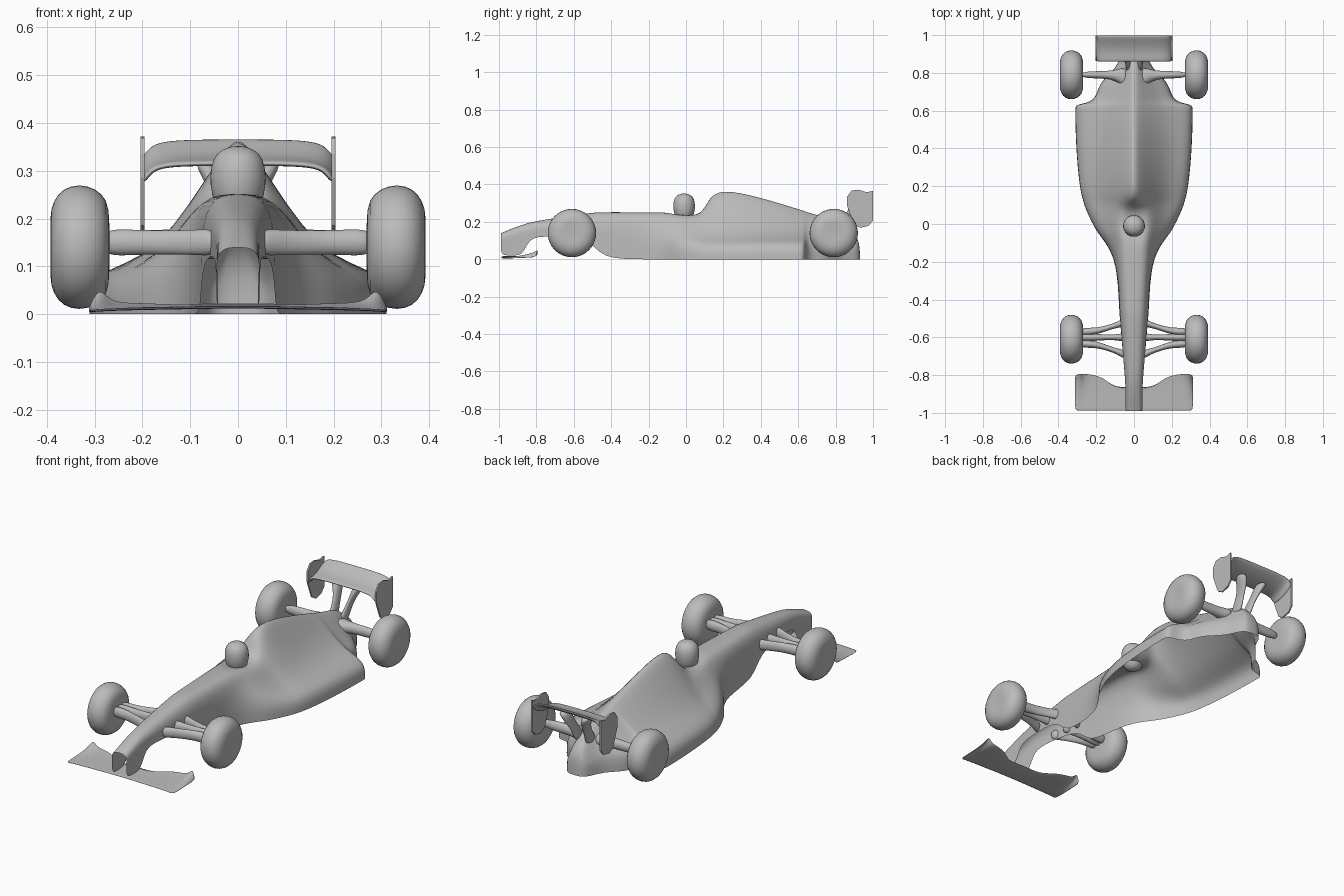
import bpy
import bmesh
import math
from mathutils import Vector

if "Cube" in bpy.data.objects:
    bpy.data.objects.remove(bpy.data.objects["Cube"], do_unlink=True)

grey = bpy.data.materials.new("plain grey")
grey.use_nodes = True
grey.diffuse_color = (0.5, 0.5, 0.5, 1)
grey.node_tree.nodes["Principled BSDF"].inputs["Base Color"].default_value = grey.diffuse_color


def finish(name, bm, mirror=True, levels=2, thickness=0.0):
    """Turn a bmesh into a smooth, optionally mirrored object."""
    bmesh.ops.remove_doubles(bm, verts=bm.verts, dist=0.0001)
    bmesh.ops.recalc_face_normals(bm, faces=bm.faces)
    mesh = bpy.data.meshes.new(name)
    bm.to_mesh(mesh)
    bm.free()
    mesh.materials.append(grey)
    mesh.shade_smooth()
    obj = bpy.data.objects.new(name, mesh)
    bpy.context.collection.objects.link(obj)
    if mirror:
        mod = obj.modifiers.new("Mirror", 'MIRROR')
        mod.use_clip = True
    if thickness:
        mod = obj.modifiers.new("Solidify", 'SOLIDIFY')
        mod.thickness = thickness
        mod.offset = 0
    if levels:
        mod = obj.modifiers.new("Subdivision", 'SUBSURF')
        mod.levels = mod.render_levels = levels
    return obj


def loft(bm, rings, closed=False):
    """Bridge successive rings of points with quads."""
    rows = [[bm.verts.new(p) for p in ring] for ring in rings]
    for a, b in zip(rows, rows[1:]):
        n = len(a)
        for i in range(n if closed else n - 1):
            j = (i + 1) % n
            bm.faces.new((a[i], a[j], b[j], b[i]))
    if closed:
        bm.faces.new(rows[0])
        bm.faces.new(rows[-1])
    return rows


def ellipse(centre, u, v, sides=8):
    """Ring of points around a centre, spanned by two radius vectors."""
    c, u, v = Vector(centre), Vector(u), Vector(v)
    angles = [math.tau * i / sides for i in range(sides)]
    return [c + u * math.cos(a) + v * math.sin(a) for a in angles]


def lathe(name, profile, centre, axis, mirror, steps=20):
    """Spin (offset along axis, radius) points around an axis."""
    bm = bmesh.new()
    axis = Vector(axis)
    u = Vector((0, 1, 0))
    v = axis.cross(u)
    rings = [ellipse(Vector(centre) + axis * t, u * r, v * r, steps) for t, r in profile]
    loft(bm, rings, closed=True)
    return finish(name, bm, mirror, 1)


def cross_arm(name, stations):
    """Arm running sideways; stations are x, y, z, half depth, half height."""
    bm = bmesh.new()
    rings = [ellipse((x, y, z), (0, d, 0), (0, 0, h)) for x, y, z, d, h in stations]
    loft(bm, rings, closed=True)
    return finish(name, bm)


# Body shell: y, centre z, crest x, crest z, shoulder x, shoulder z, edge x, edge z, hem z
nose_sections = [
    (-.99, .14, .03, .138, .046, .12, .042, .07, .02),
    (-.93, .166, .03, .162, .046, .14, .043, .08, .02),
    (-.87, .187, .03, .182, .046, .16, .045, .1, .02),
    (-.84, .197, .03, .192, .047, .165, .046, .14, .115),
    (-.75, .215, .035, .21, .053, .18, .053, .15, .125),
    (-.5, .25, .045, .247, .072, .2, .075, .14, .11),
    (-.46, .253, .047, .25, .075, .2, .078, .1, 0),
    (-.2, .25, .055, .252, .085, .21, .09, .1, 0),
    (-.09, .25, .062, .254, .1, .19, .155, .1, 0),
    (-.04, .21, .075, .255, .12, .17, .2, .09, 0),
]
pod_sections = [
    (.08, .21, .075, .255, .15, .13, .257, .08, 0),
    (.12, .34, .045, .3, .16, .12, .268, .08, 0),
    (.19, .39, .035, .352, .17, .12, .288, .085, 0),
    (.4, .34, .03, .31, .175, .12, .307, .09, 0),
    (.61, .272, .03, .25, .17, .12, .312, .09, 0),
    (.635, .263, .03, .245, .165, .12, .31, .09, 0),
    (.645, .258, .03, .24, .15, .12, .2, .09, 0),
    (.75, .228, .03, .21, .12, .12, .19, .09, 0),
    (.82, .212, .03, .195, .06, .13, .09, .08, 0),
    (.93, .13, .03, .12, .045, .09, .06, .05, 0),
]
bm = bmesh.new()
rows = loft(bm, [[(0, y, cz), (rx, y, rz), (sx, y, sz), (ex, y, ez), (ex, y, hz)]
                 for y, cz, rx, rz, sx, sz, ex, ez, hz in nose_sections + pod_sections])
tail_bottom = bm.verts.new((0, rows[-1][0].co.y, 0))
bm.faces.new(rows[-1] + [tail_bottom])
finish("body_shell", bm)

# Driver's helmet
lathe("helmet", [(.2, .008), (.21, .04), (.25, .057), (.29, .06), (.325, .054),
                 (.345, .036), (.352, .008)], (0, -.01, 0), (0, 0, 1), False)

# Wheels with rounded tyres and nearly flat discs
tyre = [(-.06, .01), (-.062, .085), (-.046, .115), (-.015, .132), (.02, .132),
        (.048, .115), (.063, .08), (.062, .05), (.06, .01)]
for name, y in (("front_wheels", -.61), ("rear_wheels", .79)):
    lathe(name, tyre, (.33, y, .14), (1, 0, 0), True)

# Suspension arms
for name, inner, outer in (("front_arm_leading", -.695, -.635),
                           ("front_arm_middle", -.6, -.6),
                           ("front_arm_trailing", -.515, -.57)):
    bend = inner * .3 + outer * .7
    cross_arm(name, [(.04, inner, .15, .03, .034), (.09, (inner + bend) / 2, .15, .016, .028),
                     (.15, bend, .15, .016, .028), (.21, outer, .15, .021, .028),
                     (.29, outer, .15, .024, .034)])
cross_arm("rear_arm", [(.03, .77, .15, .07, .045), (.08, .785, .15, .04, .035),
                       (.13, .79, .15, .02, .028), (.29, .79, .15, .022, .03)])

# Front wing: x, trailing y, leading z, trailing z
wing_stations = [(0, -.865, .014, .022), (.06, -.87, .014, .022), (.11, -.86, .013, .02),
                 (.16, -.815, .012, .02), (.22, -.795, .011, .022), (.27, -.793, .009, .025),
                 (.29, -.792, .008, .062), (.313, -.8, .006, .01)]
bm = bmesh.new()
loft(bm, [[(x, -.99, lz), (x, -.93, lz), (x, -.85 + (ty + .85) * .5, (lz + tz) / 2), (x, ty, tz)]
          for x, ty, lz, tz in wing_stations])
finish("front_wing", bm, thickness=.006)

# Rear wing plane, drooping slightly into the endplates
bm = bmesh.new()
loft(bm, [[(x, .858, .315 - d), (x, .91, .318 - d), (x, .96, .338 - d), (x, 1, .365 - d)]
          for x, d in ((0, 0), (.1, 0), (.16, .004), (.185, .016), (.2, .04))])
finish("rear_wing", bm, thickness=.014)

# Rear wing endplates
outline = [(.862, .285), (.862, .335), (.885, .368), (.925, .372), (.965, .358), (.999, .366),
           (.999, .205), (.975, .178), (.93, .168), (.9, .185), (.88, .235)]
bm = bmesh.new()
loft(bm, [[(x, y, z) for y, z in outline] for x in (.196, .204)], closed=True)
plate = finish("rear_endplates", bm, levels=0)
plate.data.shade_flat()

# Rear wing pylons, spreading as they rise
bm = bmesh.new()
loft(bm, [ellipse((x, y, z), (w, 0, 0), (0, d, 0)) for x, y, z, w, d in (
    (.03, .83, .14, .018, .05), (.034, .86, .2, .012, .035),
    (.045, .9, .26, .013, .035), (.07, .925, .325, .035, .045))], closed=True)
finish("rear_pylons", bm)
